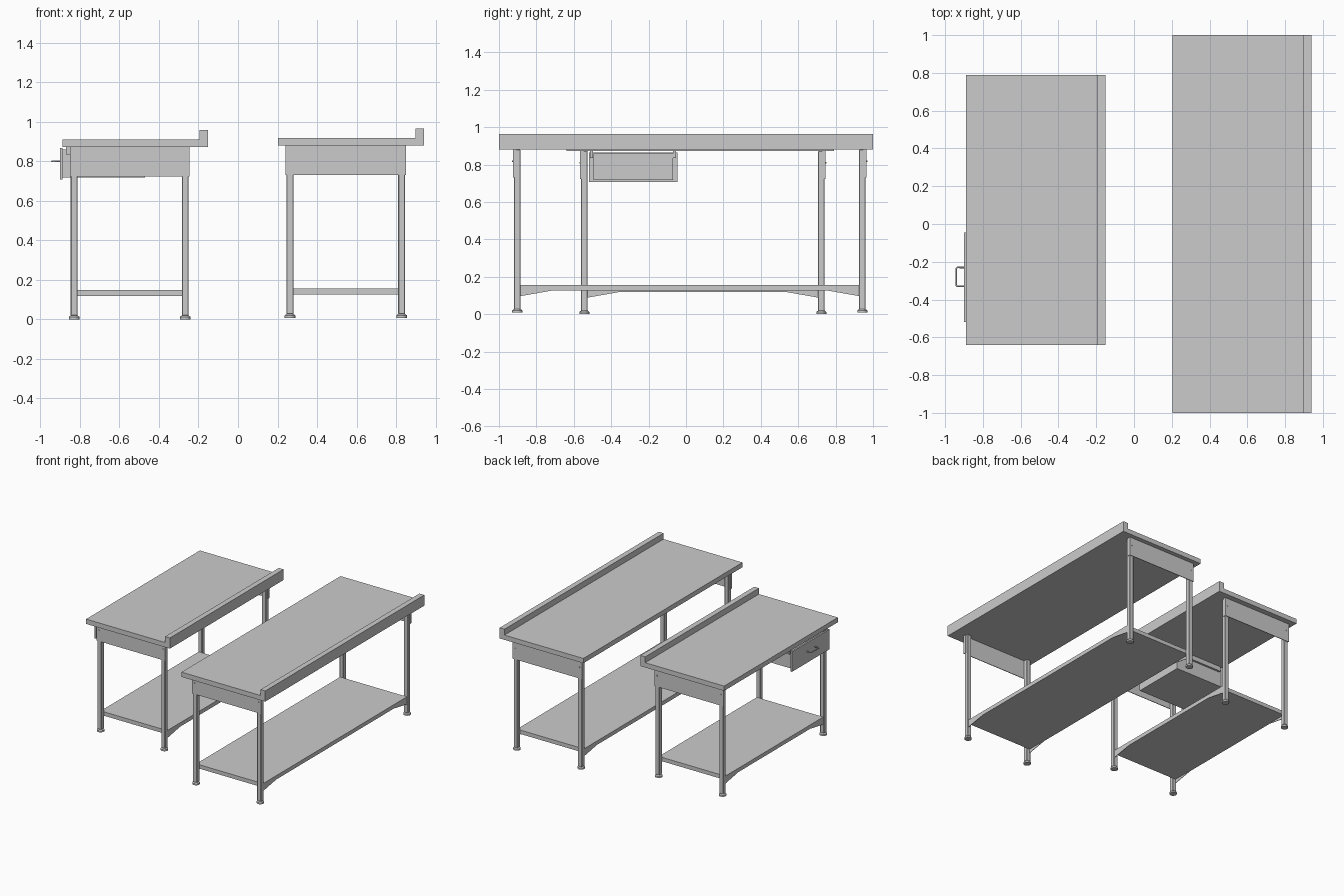
import bpy, bmesh, math
from mathutils import Matrix

if "Cube" in bpy.data.objects:
    bpy.data.objects.remove(bpy.data.objects["Cube"])


def make(name, bm):
    bmesh.ops.recalc_face_normals(bm, faces=bm.faces)
    me = bpy.data.meshes.new(name)
    bm.to_mesh(me)
    bm.free()
    ob = bpy.data.objects.new(name, me)
    bpy.context.collection.objects.link(ob)
    return ob


def add_box(bm, x0, x1, y0, y1, z0, z1):
    m = Matrix.Translation(((x0 + x1) / 2, (y0 + y1) / 2, (z0 + z1) / 2)) \
        @ Matrix.Diagonal((x1 - x0, y1 - y0, z1 - z0, 1))
    bmesh.ops.create_cube(bm, size=1, matrix=m)


def boxes(name, *specs):
    bm = bmesh.new()
    for s in specs:
        add_box(bm, *s)
    return make(name, bm)


def add_cyl(bm, x, y, z, r, h, rot=None, r2=None):
    m = Matrix.Translation((x, y, z)) @ (rot or Matrix())
    bmesh.ops.create_cone(bm, cap_ends=True, segments=20, radius1=r,
                          radius2=r if r2 is None else r2, depth=h, matrix=m)


def prism(name, pts, axis, a, b):
    """Extrude a 2D profile along x (points are y,z) or y (points are x,z)."""
    bm = bmesh.new()
    f = bm.faces.new([bm.verts.new((a, p, q) if axis == 'x' else (p, a, q)) for p, q in pts])
    ext = bmesh.ops.extrude_face_region(bm, geom=[f])['geom']
    d = (b - a, 0, 0) if axis == 'x' else (0, b - a, 0)
    bmesh.ops.translate(bm, vec=d, verts=[v for v in ext if isinstance(v, bmesh.types.BMVert)])
    return make(name, bm)


def table(tag, x0, x1, y0, y1, leg_x, leg_y, base):
    top, low = base + 0.91, base + 0.872
    w = 0.0175
    # worktop with rear upstand
    prism(tag + "_worktop", [(x0, low), (x1, low), (x1, base + 0.957),
                             (x1 - 0.042, base + 0.957), (x1 - 0.042, top), (x0, top)], 'y', y0, y1)
    # legs and feet
    for i, x in enumerate(leg_x):
        for j, y in enumerate(leg_y):
            n = f"{tag}_{'left' if i == 0 else 'right'}_{'front' if j == 0 else 'back'}"
            leg = boxes(n + "_leg", (x - w, x + w, y - w, y + w, base + 0.018, low))
            bev = leg.modifiers.new("edge", 'BEVEL')
            bev.width, bev.segments = 0.003, 1
            bm = bmesh.new()
            add_cyl(bm, x, y, base + 0.006, 0.027, 0.012)
            add_cyl(bm, x, y, base + 0.0155, 0.027, 0.007, r2=0.019)
            foot = make(n + "_foot", bm)
            for p in foot.data.polygons:
                p.use_smooth = abs(p.normal.z) < 0.9
            foot.data.set_sharp_from_angle(angle=math.radians(35))
    # end aprons folded around the legs, with bolts
    ax0, ax1 = leg_x[0] - 0.022, leg_x[1] + 0.022
    for y, s, n in ((leg_y[0], -1, "front"), (leg_y[1], 1, "back")):
        ya, yb, yc = y + s * (w + 0.005), y + s * w, y + s * 0.003
        lo, hi = sorted((ya, yb))
        flo, fhi = sorted((ya, yc))
        z0 = base + 0.722
        boxes(f"{tag}_{n}_apron", (ax0, ax1, lo, hi, z0, low),
              (ax0, ax0 + 0.004, flo, fhi, z0, low),
              (ax1 - 0.004, ax1, flo, fhi, z0, low))
        bm = bmesh.new()
        for x in leg_x:
            add_cyl(bm, x, ya + s * 0.002, base + 0.81, 0.005, 0.006, Matrix.Rotation(math.pi / 2, 4, 'X'))
        make(f"{tag}_{n}_bolts", bm)
    # lower shelf and its side skirts, deeper next to the legs
    sx0, sx1 = leg_x[0] - 0.012, leg_x[1] + 0.012
    sy0, sy1 = leg_y[0] + w, leg_y[1] - w
    st, sl, sd = base + 0.149, base + 0.118, base + 0.089
    boxes(tag + "_shelf", (sx0 + 0.004, sx1 - 0.004, sy0, sy1, sl, st))
    prof = [(sy0, sd), (sy0 + 0.165, sl), (sy1 - 0.165, sl), (sy1, sd), (sy1, st), (sy0, st)]
    prism(tag + "_left_skirt", prof, 'x', sx0, sx0 + 0.004)
    prism(tag + "_right_skirt", prof, 'x', sx1 - 0.004, sx1)


table("short_table", -0.889, -0.152, -0.64, 0.79, (-0.829, -0.267), (-0.543, 0.724), 0.0)
table("long_table", 0.203, 0.94, -1.0, 1.0, (0.263, 0.828), (-0.902, 0.943), 0.008)

# drawer: front panel, open box and hanging rails
boxes("drawer_front", (-0.901, -0.888, -0.518, -0.045, 0.707, 0.866))
boxes("drawer_box", (-0.888, -0.47, -0.495, -0.07, 0.718, 0.724),
      (-0.888, -0.47, -0.495, -0.489, 0.724, 0.86),
      (-0.888, -0.47, -0.076, -0.07, 0.724, 0.86),
      (-0.476, -0.47, -0.489, -0.076, 0.724, 0.86))
for n, a, b in (("front", -0.512, -0.496), ("back", -0.069, -0.053)):
    boxes(n + "_drawer_rail", (-0.87, -0.47, a, b, 0.835, 0.873))

# drawer pull handle
cu = bpy.data.curves.new("drawer_handle", 'CURVE')
cu.dimensions = '3D'
cu.bevel_depth, cu.bevel_resolution, cu.use_fill_caps = 0.0045, 2, True
path = [(-0.90, -0.33), (-0.936, -0.33), (-0.941, -0.325),
        (-0.941, -0.235), (-0.936, -0.23), (-0.90, -0.23)]
sp = cu.splines.new('POLY')
sp.points.add(len(path) - 1)
for p, (x, y) in zip(sp.points, path):
    p.co = (x, y, 0.80, 1)
bpy.context.collection.objects.link(bpy.data.objects.new("drawer_handle", cu))
